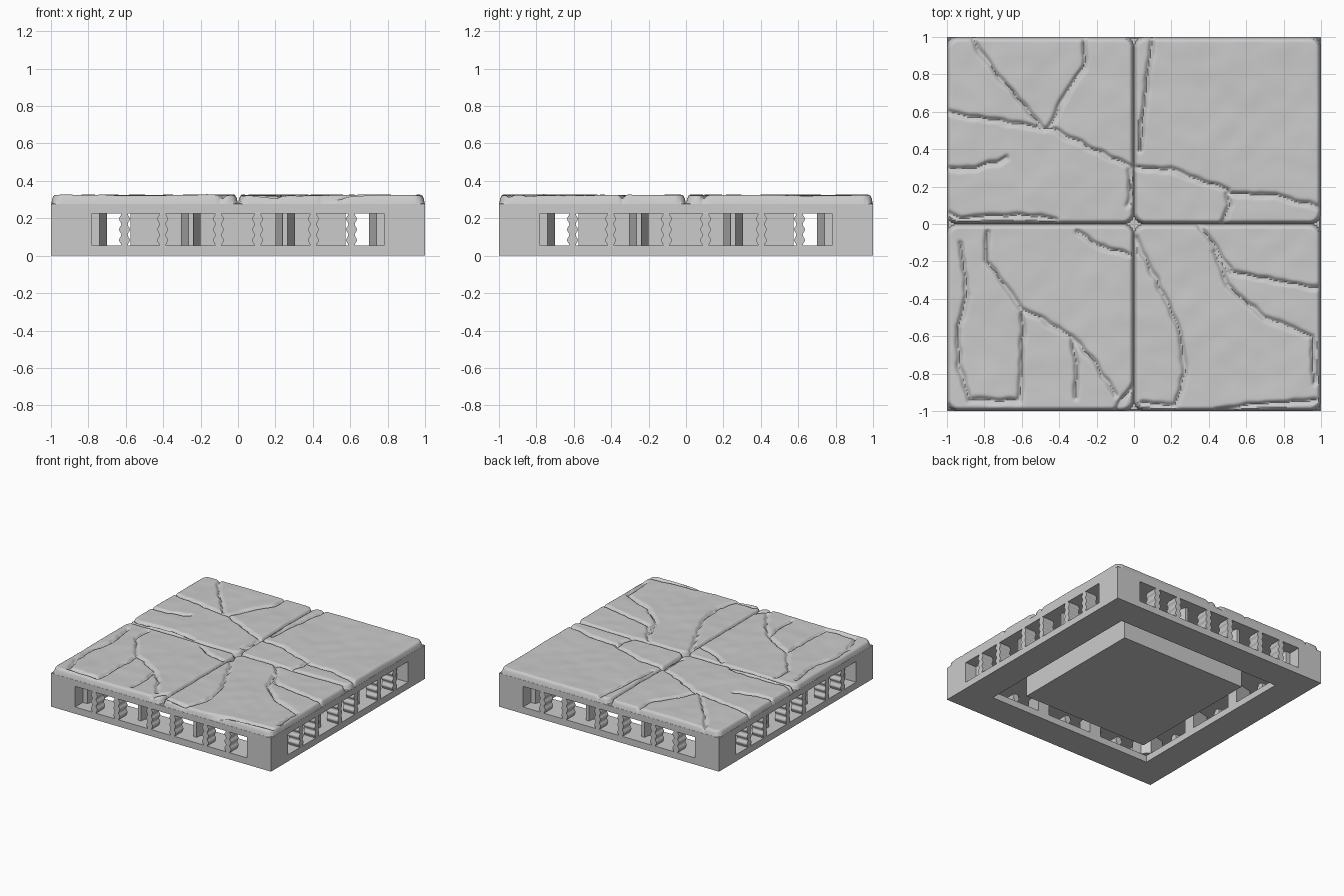
import bpy, bmesh, math
from mathutils import Matrix, Vector, noise

cube = bpy.data.objects.get("Cube")
if cube:
    bpy.data.objects.remove(cube, do_unlink=True)

stone = bpy.data.materials.new("stone_grey")
stone.use_nodes = True
grey = (0.6, 0.6, 0.6, 1)
stone.diffuse_color = grey
stone.node_tree.nodes["Principled BSDF"].inputs["Base Color"].default_value = grey

SILL, LINTEL, BED = 0.055, 0.225, 0.28
INNER = 0.755
TURNS = [Matrix.Rotation(k * math.pi / 2, 4, "Z") for k in range(4)]


def finish(name, bm, smooth=None):
    bmesh.ops.recalc_face_normals(bm, faces=bm.faces)
    mesh = bpy.data.meshes.new(name)
    bm.to_mesh(mesh)
    bm.free()
    mesh.materials.append(stone)
    obj = bpy.data.objects.new(name, mesh)
    bpy.context.collection.objects.link(obj)
    if smooth:
        bpy.ops.object.select_all(action="DESELECT")
        obj.select_set(True)
        bpy.context.view_layer.objects.active = obj
        bpy.ops.object.shade_smooth_by_angle(angle=math.radians(smooth))
    return obj


def prism(bm, profile, low, high, place, turn):
    """Sweep a flat profile from low to high; place maps (u, v, t) to a point."""
    rings = [[bm.verts.new(turn @ Vector(place(u, v, t))) for u, v in profile]
             for t in (low, high)]
    bm.faces.new(rings[0])
    bm.faces.new(rings[1])
    n = len(profile)
    for i in range(n):
        j = (i + 1) % n
        bm.faces.new((rings[0][i], rings[0][j], rings[1][j], rings[1][i]))


def upright(u, v, t):
    return (u, v, t)


def through(u, v, t):
    return (u, t, v)


def square(half):
    return [(-half, -half), (half, -half), (half, half), (-half, half)]


# Solid core, upper slab
for name, half, low, high in (("core_block", 0.575, 0, LINTEL + 0.01),
                              ("upper_slab", 1, LINTEL, BED - 0.004)):
    bm = bmesh.new()
    prism(bm, square(half), low, high, upright, TURNS[0])
    finish(name, bm)

# Bottom frame with a square opening
bm = bmesh.new()
loops = [[bm.verts.new((x, y, z)) for x, y in square(half)]
         for half, z in ((1, 0), (1, SILL), (INNER, SILL), (INNER, 0))]
for k in range(4):
    a, b = loops[k], loops[(k + 1) % 4]
    for i in range(4):
        j = (i + 1) % 4
        bm.faces.new((a[i], a[j], b[j], b[i]))
finish("bottom_frame", bm)

# Corner posts, stepped and tapered towards the inside
half_post = [(-0.78, -1), (-0.78, -0.9), (-0.74, -0.9), (-0.70, -INNER)]
post = [(-1, -1)] + half_post + [(y, x) for x, y in reversed(half_post)]
bm = bmesh.new()
for turn in TURNS:
    prism(bm, post, SILL, LINTEL, upright, turn)
finish("corner_posts", bm)

# Wavy pillars between the windows
bm = bmesh.new()
steps = 24
for turn in TURNS:
    for centre in (-0.607, -0.403, -0.105, 0.105, 0.403, 0.607):
        right = []
        for i in range(steps + 1):
            f = i / steps
            right.append((0.023 - 0.006 * math.cos(f * math.tau * 3),
                          SILL + f * (LINTEL - SILL)))
        left = [(-u, v) for u, v in reversed(right)]
        prism(bm, [(centre + u, v) for u, v in right + left], -1, -0.9, through, turn)
finish("window_pillars", bm, 40)

# Wedge buttresses recessed behind two windows of each wall
bm = bmesh.new()
for turn in TURNS:
    for centre in (-0.252, 0.252):
        wedge = [(centre - 0.013, -0.92), (centre + 0.013, -0.92),
                 (centre + 0.052, -INNER), (centre - 0.052, -INNER)]
        prism(bm, wedge, SILL, LINTEL, upright, turn)
finish("wedge_buttresses", bm)

# Crack paths of each flagstone
back_right = [
    [(-.86, .98), (-.72, .78), (-.48, .51)],
    [(-.26, .98), (-.27, .84), (-.36, .7), (-.46, .51)],
    [(-1, .6), (-.75, .55), (-.45, .51), (-.25, .41), (0, .3)],
    [(-1, .29), (-.85, .3), (-.68, .35)],
    [(-.02, .3), (-.03, .1)],
    [(-.99, .06), (-.93, .03), (-.62, .05), (-.42, .02)]]
back_left = [
    [(0, .3), (.2, .29), (.5, .18), (.51, .1), (.47, 0)],
    [(.5, .16), (.76, .15), (1, .09)],
    [(.09, .98), (.05, .6), (.03, .4)]]
front_right = [
    [(-.78, -.05), (-.79, -.2), (-.6, -.45), (-.33, -.6), (-.2, -.75), (-.1, -.92)],
    [(-.59, -.47), (-.61, -.95), (-.88, -.94), (-.94, -.75), (-.94, -.55), (-.89, -.38), (-.93, -.1)],
    [(-.33, -.6), (-.3, -.75), (-.31, -.93)],
    [(-.3, -.04), (-.18, -.12), (-.03, -.16)],
    [(0, -.86), (-.1, -1)]]
front_left = [
    [(.01, -.08), (.12, -.3), (.25, -.6), (.27, -.8), (.22, -.97), (.05, -.96)],
    [(.35, 0), (.52, -.26), (.75, -.3), (1, -.34)],
    [(.43, -.15), (.5, -.33), (.7, -.5), (.95, -.6), (.97, -.85)],
    [(.45, -1), (.6, -.97), (.97, -.94)]]
cracks = {(False, True): back_right, (True, True): back_left,
          (False, False): front_right, (True, False): front_left}


def path_distance(x, y, path):
    best = 9
    for (ax, ay), (bx, by) in zip(path, path[1:]):
        dx, dy = bx - ax, by - ay
        t = ((x - ax) * dx + (y - ay) * dy) / (dx * dx + dy * dy)
        t = min(1, max(0, t))
        best = min(best, math.hypot(x - ax - t * dx, y - ay - t * dy))
    return best


def edge_distance(x, y):
    """Depth inside the rounded square outline of one flagstone."""
    radius = 0.06
    qx = abs(abs(x) - 0.5) - 0.5 + radius
    qy = abs(abs(y) - 0.5) - 0.5 + radius
    outside = math.hypot(max(qx, 0), max(qy, 0))
    return radius - outside - min(max(qx, qy), 0)


def stone_height(x, y):
    inside = min(1, max(0, (edge_distance(x, y) - 0.003) / 0.022))
    rise = math.sqrt(inside * (2 - inside))
    p = Vector((x, y, 0))
    wobble = noise.noise_vector(p * 14) * 0.012
    groove = 0
    for path in cracks[x > 0, y > 0]:
        d = path_distance(x + wobble.x, y + wobble.y, path)
        groove = max(groove, 0.02 * math.exp(-(d / 0.013) ** 2))
    relief = 0.006 * noise.noise(p * 2.5) + 0.003 * noise.noise(p * 9)
    return max(BED, BED + rise * (0.043 + relief) - groove)


# Four cracked flagstones as one relief surface
bm = bmesh.new()
cells = 270
grid = []
for j in range(cells + 1):
    row = []
    for i in range(cells + 1):
        x, y = 2 * i / cells - 1, 2 * j / cells - 1
        border = i in (0, cells) or j in (0, cells)
        row.append(bm.verts.new((x, y, BED - 0.01 if border else stone_height(x, y))))
    grid.append(row)
for j in range(cells):
    for i in range(cells):
        bm.faces.new((grid[j][i], grid[j][i + 1], grid[j + 1][i + 1], grid[j + 1][i]))
top = finish("flagstones", bm, 50)
